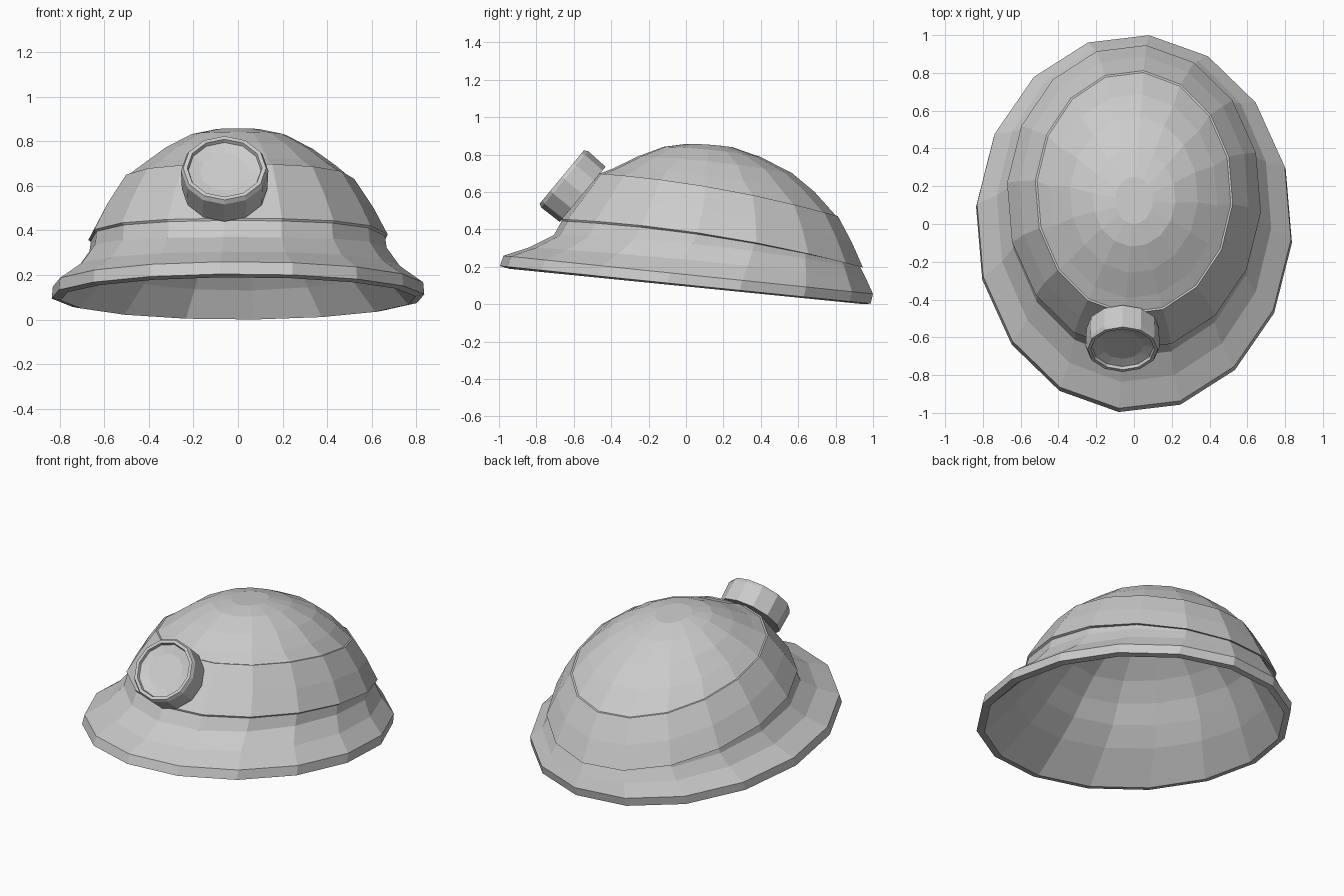
import bpy, bmesh
from math import sin, cos, pi, radians
from mathutils import Vector, Matrix


def loft(name, rings, matrix=Matrix()):
    """Skin a list of point rings, cap both ends, flat shaded."""
    bm = bmesh.new()
    loops = [[bm.verts.new(matrix @ Vector(p)) for p in ring] for ring in rings]
    n = len(loops[0])
    for a, b in zip(loops, loops[1:]):
        for i in range(n):
            j = (i + 1) % n
            bm.faces.new((a[i], a[j], b[j], b[i]))
    bm.faces.new(loops[0])
    bm.faces.new(loops[-1])
    bmesh.ops.recalc_face_normals(bm, faces=bm.faces)
    me = bpy.data.meshes.new(name)
    bm.to_mesh(me)
    bm.free()
    ob = bpy.data.objects.new(name, me)
    bpy.context.collection.objects.link(ob)
    return ob


def oval(fy, fz, by, bz, hx, bulge, n=16, start=5.5):
    """Tilted oval through a front and a back point, sides raised by bulge."""
    pts = []
    for i in range(n):
        a = radians(start) + 2 * pi * i / n
        c, s = cos(a), sin(a)
        pts.append((hx * s,
                    (fy + by) / 2 + (by - fy) / 2 * c,
                    (fz + bz) / 2 + (bz - fz) / 2 * c + bulge * s * s))
    return pts


# Helmet section: front y, front z, back y, back z, half width, side rise
section = [
    # inner lining, top to bottom
    (-0.04, 0.785, 0.24, 0.765, 0.10, 0.005),
    (-0.22, 0.715, 0.52, 0.625, 0.30, 0.015),
    (-0.41, 0.60, 0.71, 0.42, 0.445, 0.04),
    (-0.52, 0.51, 0.80, 0.31, 0.53, 0.04),
    (-0.61, 0.42, 0.86, 0.20, 0.60, 0.03),
    (-0.73, 0.33, 0.905, 0.13, 0.665, 0.015),
    # brim edge
    (-0.95, 0.19, 0.955, 0.00, 0.80, 0.0),
    (-1.00, 0.205, 0.992, 0.003, 0.84, 0.0),
    (-0.98, 0.26, 1.004, 0.055, 0.835, 0.0),
    # brim upper slope
    (-0.84, 0.305, 0.97, 0.13, 0.73, 0.015),
    (-0.71, 0.37, 0.94, 0.19, 0.67, 0.035),
    (-0.668, 0.445, 0.93, 0.203, 0.663, 0.04),
    # overhanging shell band
    (-0.67, 0.455, 0.95, 0.195, 0.675, 0.045),
    (-0.575, 0.575, 0.89, 0.33, 0.61, 0.04),
    (-0.48, 0.70, 0.815, 0.47, 0.525, 0.035),
    # crown
    (-0.47, 0.697, 0.805, 0.472, 0.515, 0.035),
    (-0.395, 0.725, 0.69, 0.60, 0.445, 0.02),
    (-0.26, 0.79, 0.57, 0.70, 0.34, 0.015),
    (-0.12, 0.842, 0.40, 0.787, 0.22, 0.01),
    (0.0, 0.857, 0.25, 0.839, 0.10, 0.005),
]
loft("helmet", [oval(*r) for r in section])

# Lamp: body, rim and shallow lens, as (radius, distance along axis)
profile = [(0.192, -0.01), (0.196, 0.115), (0.186, 0.135), (0.168, 0.135),
           (0.163, 0.118), (0.11, 0.108)]
axis = Vector((0, -0.77, 0.64))
place = Matrix.Translation((-0.06, -0.56, 0.594)) @ axis.to_track_quat('Z', 'Y').to_matrix().to_4x4()
sides = 12
loft("lamp", [[(r * cos(2 * pi * i / sides), r * sin(2 * pi * i / sides), h)
               for i in range(sides)] for r, h in profile], place)
